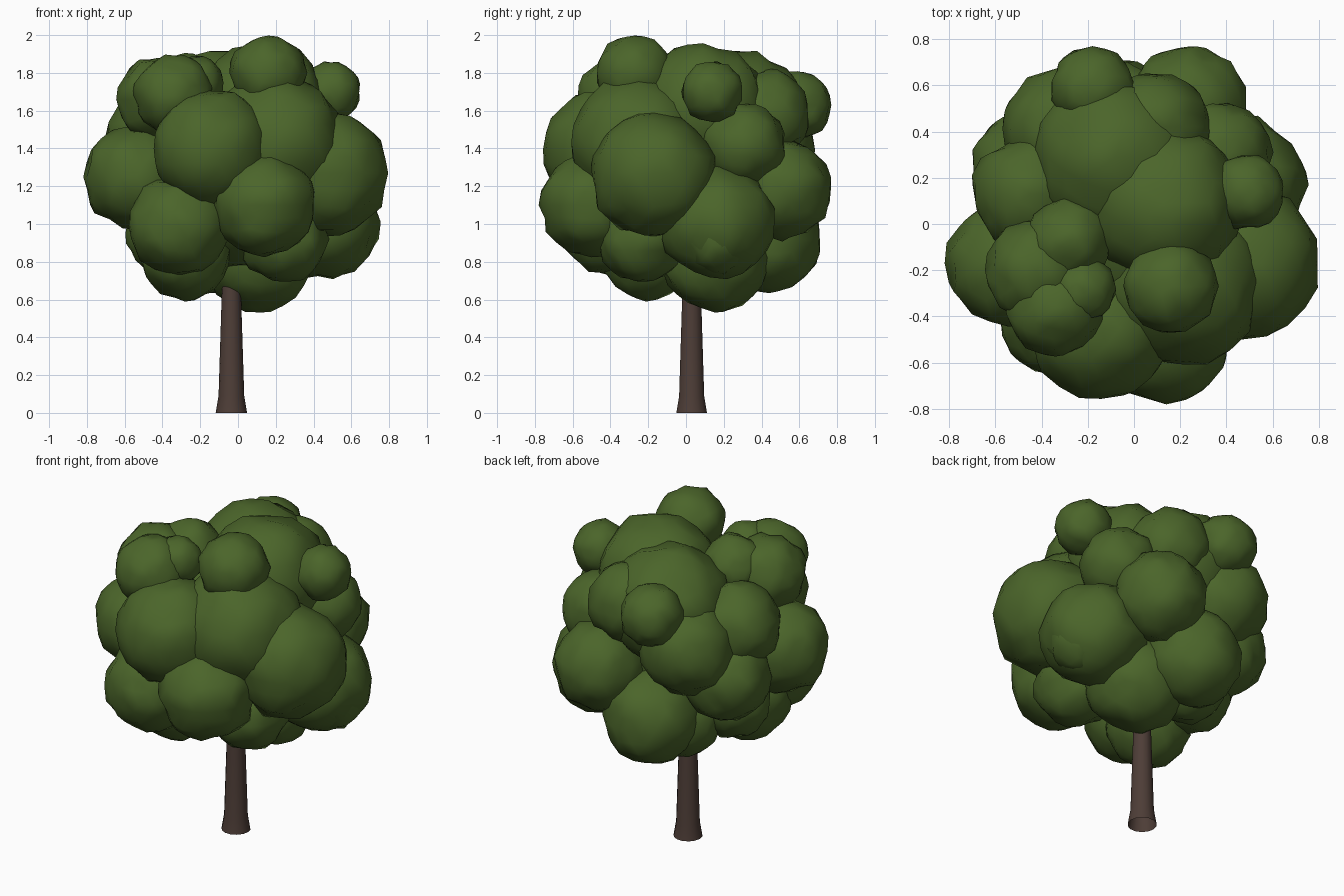
import bpy, bmesh, math
from mathutils import Vector, noise

cube = bpy.data.objects.get("Cube")
if cube:
    bpy.data.objects.remove(cube, do_unlink=True)


def make_material(name, rgb):
    mat = bpy.data.materials.new(name)
    mat.use_nodes = True
    mat.diffuse_color = (*rgb, 1)
    mat.node_tree.nodes["Principled BSDF"].inputs["Base Color"].default_value = (*rgb, 1)
    return mat


leaf_green = make_material("leaf green", (0.07, 0.13, 0.023))
bark_brown = make_material("bark brown", (0.075, 0.047, 0.038))


def add_object(name, bm, mat, angle):
    mesh = bpy.data.meshes.new(name)
    bm.to_mesh(mesh)
    bm.free()
    mesh.materials.append(mat)
    obj = bpy.data.objects.new(name, mesh)
    bpy.context.collection.objects.link(obj)
    bpy.ops.object.select_all(action="DESELECT")
    obj.select_set(True)
    bpy.context.view_layer.objects.active = obj
    bpy.ops.object.shade_smooth_by_angle(angle=math.radians(angle))
    return obj


def leaf_clump(name, x, y, z, r):
    """Lumpy ball of foliage, gently dented by noise."""
    centre = Vector((x, y, z))
    bm = bmesh.new()
    bmesh.ops.create_icosphere(bm, subdivisions=3, radius=1)
    for v in bm.verts:
        d = v.co.normalized()
        bump = 0.06 * noise.noise(d * 1.7 + centre * 9) + 0.09 * noise.noise(d * 3.6 + centre * 5)
        v.co = centre + d * r * (1 + bump)
    return add_object(name, bm, leaf_green, 60)


# Trunk: tapered round post with a flared foot, open underneath
SIDES = 14
bm = bmesh.new()
rings = []
for z, r, x in [(0, 0.083, -0.035), (0.09, 0.068, -0.035), (0.66, 0.05, -0.035), (1.2, 0.035, 0)]:
    rings.append([bm.verts.new((x + r * math.cos(a), 0.03 + r * math.sin(a), z))
                  for a in (math.tau * i / SIDES for i in range(SIDES))])
for low, high in zip(rings, rings[1:]):
    for i in range(SIDES):
        j = (i + 1) % SIDES
        bm.faces.new((low[i], low[j], high[j], high[i]))
bm.faces.new(rings[-1])
add_object("trunk", bm, bark_brown, 40)

# Crown: overlapping clumps as x, y, z, radius
crown = {
    "front_clump": [(-.14, -.45, 1.4, .31), (.14, -.5, 1.1, .27), (-.31, -.4, .99, .265),
                    (.24, -.23, .92, .23), (.2, -.25, 1.43, .36)],
    "side_clump": [(-.54, -.17, 1.25, .27), (.47, -.17, 1.27, .33), (.44, .17, 1.01, .3),
                   (-.45, .24, 1.18, .25), (-.38, .07, .95, .21), (-.45, .13, 1.47, .25)],
    "back_clump": [(.23, .51, 1.18, .26), (-.07, .44, .92, .28), (-.3, .41, 1.39, .27),
                   (.09, .42, 1.58, .24), (-.18, .59, 1.63, .18), (.37, .31, 1.42, .22)],
    "top_clump": [(.16, -.27, 1.8, .2), (-.42, -.2, 1.66, .22), (-.34, -.36, 1.68, .21),
                  (-.22, -.28, 1.75, .14), (-.28, -.07, 1.72, .18), (.49, .14, 1.7, .16),
                  (-.08, .29, 1.57, .35), (.13, .09, 1.61, .35)],
    "low_clump": [(.11, .15, .82, .285), (-.28, -.21, .84, .24),
                  (-.17, .27, .86, .22), (.52, .17, .94, .2)],
    "inner_clump": [(0, 0, 1.25, .48)],
}
for part, clumps in crown.items():
    for n, (x, y, z, r) in enumerate(clumps, 1):
        leaf_clump(f"{part}_{n}", x, y, z, r)
